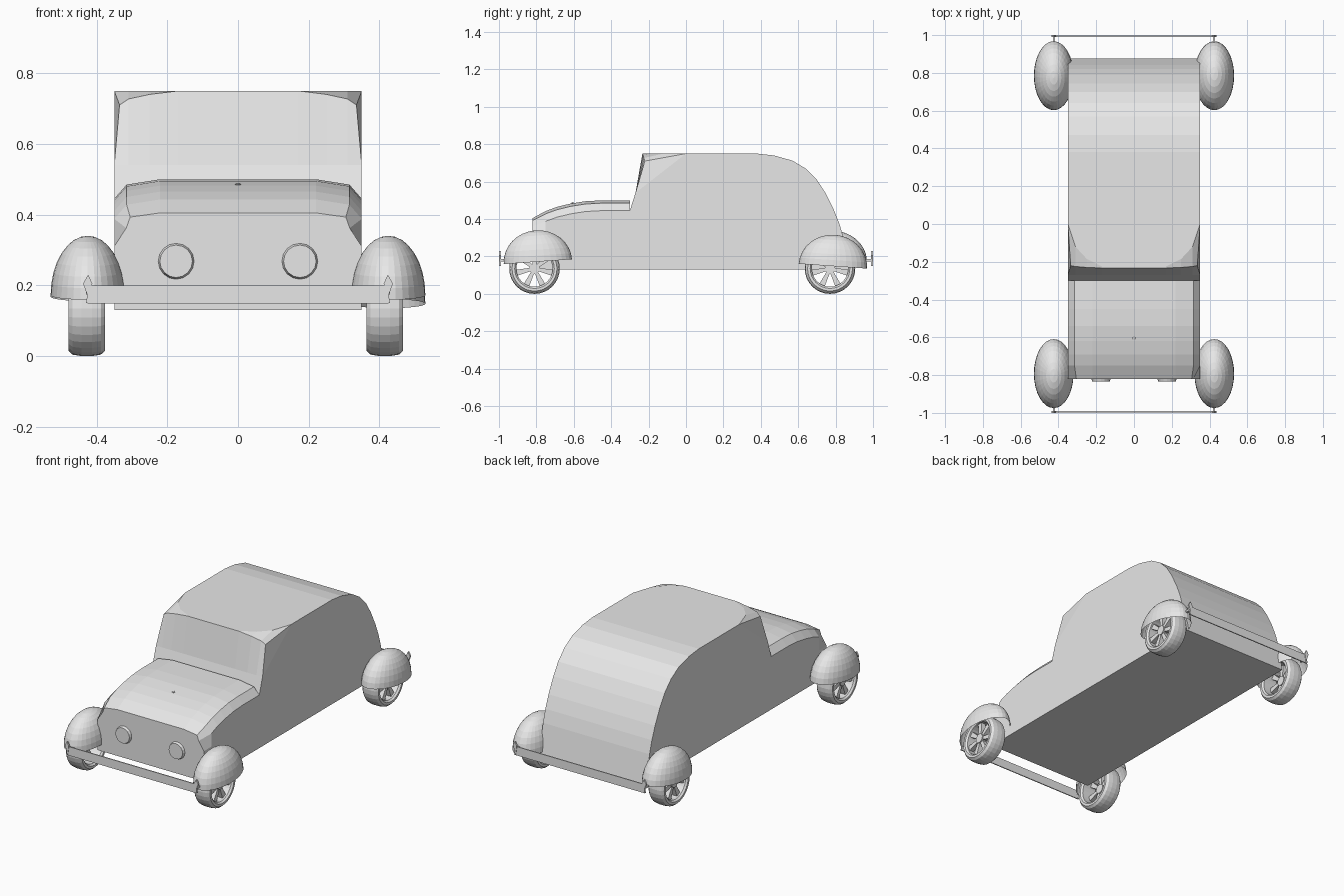
import bpy, bmesh, math
from mathutils import Matrix, Vector

if "Cube" in bpy.data.objects:
    bpy.data.objects.remove(bpy.data.objects["Cube"])

paint = bpy.data.materials.new("plain grey")
paint.diffuse_color = (0.8, 0.8, 0.8, 1)
paint.use_nodes = True
paint.node_tree.nodes["Principled BSDF"].inputs["Base Color"].default_value = paint.diffuse_color


def finish(bm, name, outward=True):
    if outward:
        bmesh.ops.recalc_face_normals(bm, faces=bm.faces[:])
    me = bpy.data.meshes.new(name)
    bm.to_mesh(me)
    bm.free()
    me.materials.append(paint)
    ob = bpy.data.objects.new(name, me)
    bpy.context.collection.objects.link(ob)
    return ob


def add_box(bm, center, size):
    m = Matrix.Translation(center) @ Matrix.Diagonal((*size, 1))
    bmesh.ops.create_cube(bm, size=1, matrix=m)


def loft(bm, rows, closed=True, skip=()):
    vs = [[bm.verts.new(p) for p in r] for r in rows]
    n = len(rows[0])
    for a, b in zip(vs, vs[1:]):
        for i in range(n if closed else n - 1):
            if i not in skip:
                j = (i + 1) % n
                bm.faces.new((a[i], a[j], b[j], b[i]))
    return vs


# Cabin: side profile repeated across the width, roof front corners drooping
rear = [(0.38, 0.75), (0.47, 0.74), (0.57, 0.712), (0.64, 0.67), (0.70, 0.61),
        (0.745, 0.54), (0.79, 0.45), (0.82, 0.375), (0.842, 0.30), (0.875, 0.13)]
# x, x of windshield top, y and z of windshield top, y where flat roof starts
stations = [(0.35, 0.335, -0.22, 0.71, 0.0), (0.31, 0.31, -0.225, 0.727, -0.12),
            (0.25, 0.25, -0.23, 0.74, -0.185), (0.17, 0.17, -0.233, 0.75, -0.225)]
rows = []
for s in (-1, 1):
    for x, xt, yt, zt, yr in (stations if s < 0 else stations[::-1]):
        rows.append([(s * x, -0.30, 0.13), (s * x, -0.30, 0.445), (s * x, -0.27, 0.54),
                     (s * xt, yt, zt), (s * x, yr, 0.75)] + [(s * x, y, z) for y, z in rear])
bm = bmesh.new()
vs = loft(bm, rows, skip=(0,))
for side in (vs[0], vs[-1]):
    bm.faces.new(side[:3] + side[4:])
    bm.faces.new(side[2:5])
finish(bm, "cabin")

# Hood: cross-sections from the windshield to the nose
rows = []
for y, top in [(-0.30, 0.50), (-0.45, 0.50), (-0.54, 0.495), (-0.62, 0.482),
               (-0.69, 0.465), (-0.75, 0.443), (-0.82, 0.405)]:
    half = [(0.35, 0.13), (0.35, 0.31), (0.35, top - 0.055), (0.315, top - 0.015), (0.22, top)]
    if y == -0.82:
        half[2:4] = [(0.316, 0.362), (0.305, 0.393)]
    rows.append([(x, y, z) for x, z in half] + [(-x, y, z) for x, z in half[::-1]])
bm = bmesh.new()
vs = loft(bm, rows)
bm.faces.new(vs[-1])
finish(bm, "hood")

# Hood ornament
bm = bmesh.new()
bmesh.ops.create_uvsphere(bm, u_segments=12, v_segments=6, radius=1,
                          matrix=Matrix.Translation((0, -0.605, 0.486)) @ Matrix.Diagonal((0.008, 0.008, 0.004, 1)))
finish(bm, "hood_ornament")

# Headlights
for side, s in (("left", -1), ("right", 1)):
    bm = bmesh.new()
    m = Matrix.Translation((s * 0.175, -0.824, 0.268)) @ Matrix.Rotation(math.pi / 2, 4, 'X')
    bmesh.ops.create_cone(bm, cap_ends=True, segments=16, radius1=0.053, radius2=0.046, depth=0.022, matrix=m)
    finish(bm, "headlight_" + side)


def wheel(name, x, y, side):
    bm = bmesh.new()
    # Tyre and rim ring
    ring = [(-0.052, 0.106), (-0.052, 0.12), (-0.04, 0.131), (-0.015, 0.135), (0.015, 0.135),
            (0.04, 0.131), (0.052, 0.12), (0.052, 0.106), (0.042, 0.097), (-0.042, 0.097)]
    n = 32
    loft(bm, [[(dx, r * math.cos(2 * math.pi * k / n), r * math.sin(2 * math.pi * k / n))
               for dx, r in ring] for k in range(n + 1)])
    # Hub
    hub = Matrix.Translation((side * 0.018, 0, 0)) @ Matrix.Rotation(math.pi / 2, 4, 'Y')
    bmesh.ops.create_cone(bm, cap_ends=True, segments=16, radius1=0.028, radius2=0.028, depth=0.04, matrix=hub)
    # Seven tapered spokes
    for k in range(7):
        turn = Matrix.Rotation(2 * math.pi * k / 7, 4, 'X')
        vs = loft(bm, [[turn @ Vector((side * 0.018 + dx, dy * w, r)) for dx, dy in
                        ((-0.014, -1), (0.014, -1), (0.014, 1), (-0.014, 1))]
                       for w, r in ((0.009, 0.02), (0.016, 0.1))])
        bm.faces.new(vs[0])
        bm.faces.new(vs[1])
    bmesh.ops.remove_doubles(bm, verts=bm.verts[:], dist=1e-5)
    finish(bm, name).location = (x, y, 0.135)


def fender(name, x, y, z, tilt):
    # Open half ellipsoid
    bm = bmesh.new()
    bmesh.ops.create_uvsphere(bm, u_segments=32, v_segments=16, radius=1)
    bmesh.ops.delete(bm, geom=[v for v in bm.verts if v.co.z < -1e-3], context='VERTS')
    bmesh.ops.transform(bm, verts=bm.verts[:], matrix=Matrix.Translation((x, y, z))
                        @ Matrix.Rotation(math.radians(tilt), 4, 'X') @ Matrix.Diagonal((0.105, 0.183, 0.168, 1)))
    finish(bm, name, outward=False)


for side, s, wx in (("left", -1, -0.428), ("right", 1, 0.415)):
    wheel("front_wheel_" + side, wx, -0.81, s)
    wheel("rear_wheel_" + side, wx, 0.77, s)
    fender("front_fender_" + side, s * 0.425, -0.792, 0.172, 4)
    fender("rear_fender_" + side, s * 0.425, 0.785, *((0.148, -4) if s > 0 else (0.168, 4)))

# Bumpers with end uprights and brackets
for end, e in (("front", -1), ("rear", 1)):
    bm = bmesh.new()
    add_box(bm, (0, e * 0.994, 0.174), (0.85, 0.006, 0.052))
    for s in (-1, 1):
        vs = loft(bm, [[(s * (0.424 + dx), e * y, z) for dx, z in
                        ((0, 0.23), (0.014, 0.205), (0.002, 0.172), (0.006, 0.15), (-0.004, 0.15), (-0.012, 0.205))]
                       for y in (0.990, 1.0)])
        bm.faces.new(vs[0])
        bm.faces.new(vs[1])
        add_box(bm, (s * 0.424, e * 0.97, 0.18), (0.012, 0.046, 0.012))
    finish(bm, end + "_bumper")
